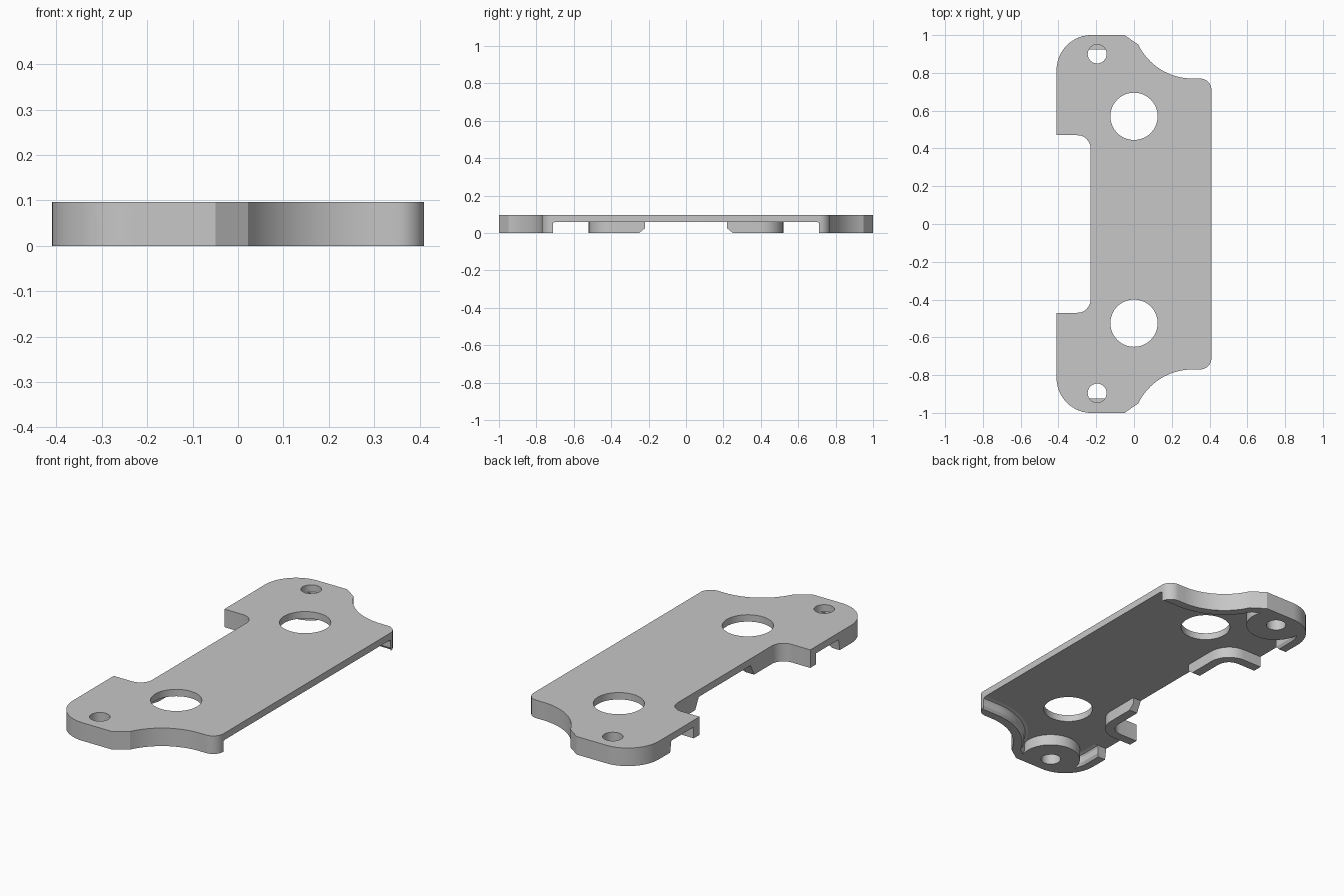
import bpy, bmesh, math
from mathutils import Vector

if "Cube" in bpy.data.objects:
    bpy.data.objects.remove(bpy.data.objects["Cube"])

TOP, UNDER = 0.097, 0.06
grey = bpy.data.materials.new("plain grey")
grey.use_nodes = True
colour = (0.57, 0.57, 0.57, 1)
grey.diffuse_color = colour
grey.node_tree.nodes["Principled BSDF"].inputs["Base Color"].default_value = colour


def finish(name, bm):
    bmesh.ops.recalc_face_normals(bm, faces=bm.faces)
    mesh = bpy.data.meshes.new(name)
    bm.to_mesh(mesh)
    bm.free()
    mesh.materials.append(grey)
    obj = bpy.data.objects.new(name, mesh)
    bpy.context.collection.objects.link(obj)
    bpy.ops.object.select_all(action="DESELECT")
    obj.select_set(True)
    bpy.context.view_layer.objects.active = obj
    bpy.ops.object.shade_smooth_by_angle(angle=math.radians(20))


def arc(cx, cy, r, start, end, steps):
    angles = [math.radians(start + (end - start) * i / steps) for i in range(steps + 1)]
    return [Vector((cx + r * math.cos(a), cy + r * math.sin(a))) for a in angles]


def circle(cx, cy, r):
    return arc(cx, cy, r, 0, 360, 64)[:-1]


def pierced_slab(name, loops, low, high):
    """Flat slab from an outer loop and the hole loops inside it."""
    bm = bmesh.new()
    edges = []
    for loop in loops:
        verts = [bm.verts.new((p.x, p.y, low)) for p in loop]
        edges += [bm.edges.new((a, b)) for a, b in zip(verts, verts[1:] + verts[:1])]
    bmesh.ops.triangle_fill(bm, edges=edges, use_beauty=True, normal=(0, 0, 1))
    grown = bmesh.ops.extrude_face_region(bm, geom=list(bm.faces))["geom"]
    bmesh.ops.translate(bm, vec=(0, 0, high - low),
                        verts=[g for g in grown if isinstance(g, bmesh.types.BMVert)])
    finish(name, bm)


def sweep(name, path, profile, side, trim):
    """Sweep an (inset, z) profile along a path, sloping its last lower edge."""
    bm, rings = bmesh.new(), []
    for i, p in enumerate(path):
        before = (p - path[max(i - 1, 0)]).normalized()
        after = (path[min(i + 1, len(path) - 1)] - p).normalized()
        tangent = (before + after).normalized()
        normal = Vector((-tangent.y, tangent.x))
        reach = 1 / (after if after.length else before).dot(tangent)
        slope = trim if i == len(path) - 1 else 0
        ring = []
        for inset, z in profile:
            q = p + normal * inset * reach - tangent * (slope if z == 0 else 0)
            if p.x > 0.35:  # the inner face runs straight out to the right edge
                q = Vector((p.x, min(p.y, 0.77 - inset) if inset else p.y))
            ring.append(bm.verts.new((q.x, q.y * side, z)))
        rings.append(ring)
    n = len(profile)
    for a, b in zip(rings, rings[1:]):
        for j in range(n):
            bm.faces.new((a[j], b[j], b[(j + 1) % n], a[(j + 1) % n]))
    bm.faces.new(rings[0])
    bm.faces.new(rings[-1])
    finish(name, bm)


# Outline of one end, from the right edge round to the left edge
end_path = (arc(0.35, 0.71, 0.06, 0, 90, 8)
            + arc(0.31, 1.09, 0.32, 270, 206, 16)
            + [Vector((-0.05, 1))]
            + arc(-0.225, 0.815, 0.185, 90, 180, 14)
            + [Vector((-0.41, 0.71))])
# Side notch, from the left edge in to the waist
notch_path = [Vector((-0.41, 0.47))] + arc(-0.30, 0.40, 0.07, 90, 0, 8)

half = end_path + notch_path
outline = half + [Vector((p.x, -p.y)) for p in reversed(half)]

# Top plate with screw holes and large round openings
screw_holes = {1: circle(-0.195, 0.9, 0.05), -1: circle(-0.195, -0.895, 0.05)}
openings = [circle(0, 0.57, 0.125), circle(0, -0.525, 0.125)]
pierced_slab("top_plate", [outline, *screw_holes.values(), *openings], UNDER, TOP)

# Screw boss outline, held inside the rounded corner of the plate
boss = []
corner = Vector((-0.225, 0.815))
for p in circle(-0.195, 0.897, 0.15):
    p.y = min(p.y, 1)
    away = p - corner
    if away.x < 0 < away.y and away.length > 0.185:
        p = corner + away.normalized() * 0.185
    boss.append(p)

end_profile = [(0, 0), (0.045, 0), (0.055, 0.015), (0.055, 0.045), (0.06, 0.055),
               (0.075, UNDER), (0, UNDER)]
notch_profile = [(0, 0), (0.05, 0), (0.05, 0.025), (0.05, UNDER), (0, UNDER)]
for side, label in ((1, "back"), (-1, "front")):
    # Rim under the end, rim round the notch, and boss round the screw hole
    sweep(label + "_end_rim", end_path, end_profile, side, 0.01)
    sweep(label + "_notch_rim", notch_path + [Vector((-0.23, 0.22))],
          notch_profile, side, 0.03)
    pierced_slab(label + "_screw_boss",
                 [[Vector((p.x, p.y * side)) for p in boss], screw_holes[side]], 0, UNDER)
